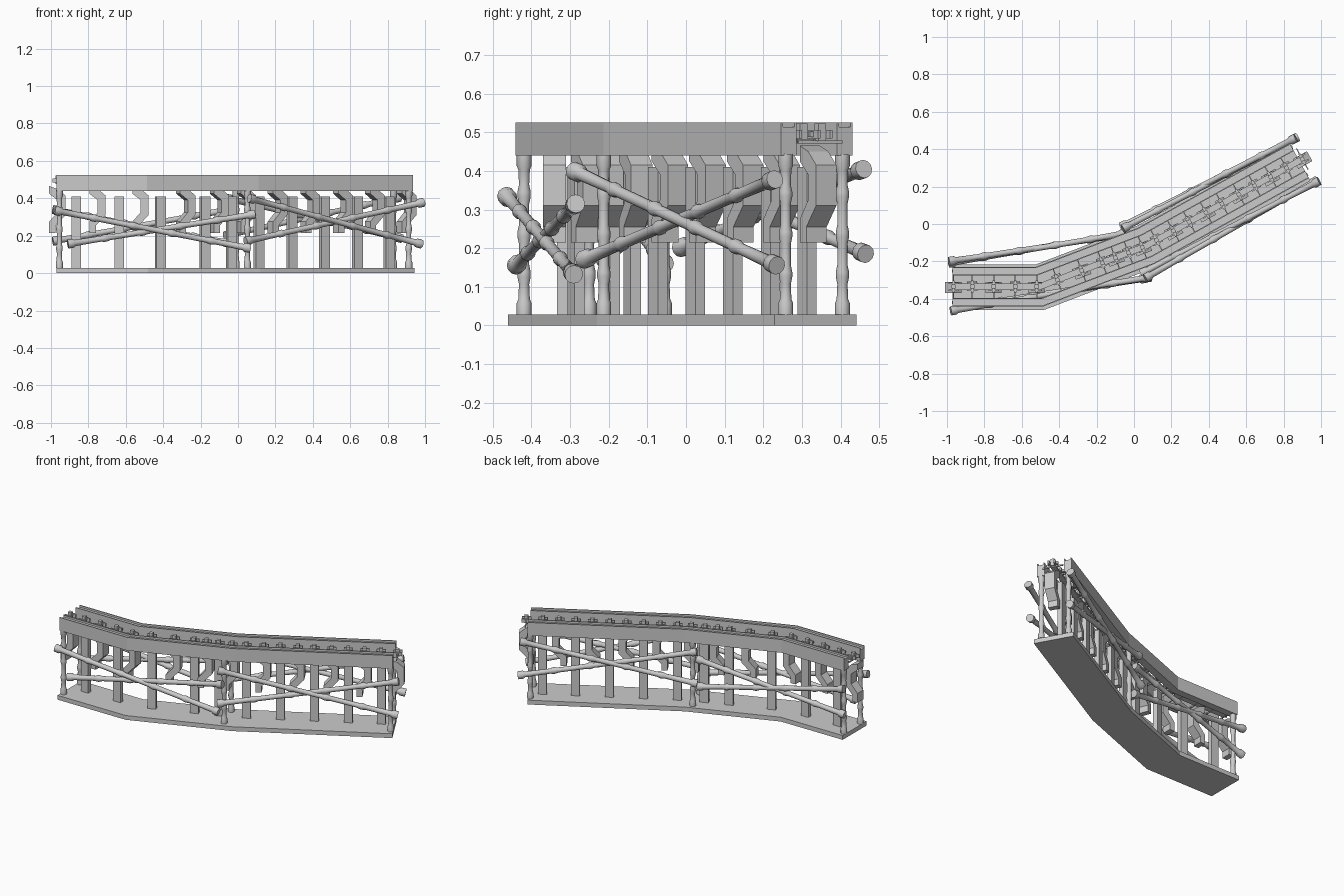
import bpy, bmesh, math
from mathutils import Vector, Matrix

cube = bpy.data.objects.get("Cube")
if cube:
    bpy.data.objects.remove(cube, do_unlink=True)

grey = bpy.data.materials.new("plain_grey")
grey.use_nodes = True
grey.diffuse_color = (0.6, 0.6, 0.6, 1)
grey.node_tree.nodes["Principled BSDF"].inputs["Base Color"].default_value = grey.diffuse_color

# centre line of the bending track
PATH = [Vector(p) for p in ((-0.97, -0.335), (-0.505, -0.335), (0.065, -0.117), (0.884, 0.338))]


def finish(name, bm, smooth=False):
    bmesh.ops.recalc_face_normals(bm, faces=bm.faces)
    mesh = bpy.data.meshes.new(name)
    bm.to_mesh(mesh)
    bm.free()
    mesh.materials.append(grey)
    obj = bpy.data.objects.new(name, mesh)
    bpy.context.collection.objects.link(obj)
    if smooth:
        bpy.ops.object.select_all(action="DESELECT")
        obj.select_set(True)
        bpy.context.view_layer.objects.active = obj
        bpy.ops.object.shade_smooth_by_angle(angle=math.radians(40))
    return obj


def loft(bm, rings):
    """Skin closed rings and cap both ends."""
    loops = [[bm.verts.new(p) for p in ring] for ring in rings]
    n = len(loops[0])
    for a, b in zip(loops, loops[1:]):
        for i in range(n):
            bm.faces.new((a[i], a[(i + 1) % n], b[(i + 1) % n], b[i]))
    bm.faces.new(loops[0][::-1])
    bm.faces.new(loops[-1])


def mitre(i):
    """Sideways vector at a path corner, lengthened for the mitre."""
    dirs = [(b - a).normalized() for a, b in zip(PATH, PATH[1:])]
    d0, d1 = dirs[max(i - 1, 0)], dirs[min(i, len(dirs) - 1)]
    mid = (d0 + d1).normalized()
    return Vector((-mid.y, mid.x)) / mid.dot(d1)


def sweep(name, section):
    bm = bmesh.new()
    rings = []
    for i, p in enumerate(PATH):
        m = mitre(i)
        rings.append([(p.x + m.x * o, p.y + m.y * o, z) for o, z in section])
    loft(bm, rings)
    return finish(name, bm)


def frame_at_x(x):
    """Matrix on the centre line: local x runs along the track."""
    k = 0 if x < PATH[1].x else 1 if x < PATH[2].x else 2
    a, b = PATH[k], PATH[k + 1]
    p = a + (b - a) * ((x - a.x) / (b.x - a.x))
    angle = math.atan2(b.y - a.y, b.x - a.x)
    return Matrix.Translation((p.x, p.y, 0)) @ Matrix.Rotation(angle, 4, "Z")


def box(bm, frame, centre, size):
    m = frame @ Matrix.Translation(centre) @ Matrix.Diagonal((*size, 1))
    bmesh.ops.create_cube(bm, size=1, matrix=m)


def bamboo(name, start, end, radius, nodes, knob):
    """Round pole with swollen joints and knobbed ends."""
    start, end = Vector(start), Vector(end)
    axis = end - start
    length = axis.length
    rot = axis.to_track_quat("Z", "Y").to_matrix()
    prof = [(0, knob), (0.03, knob), (0.04, radius)]
    for i in range(1, nodes):
        c = length * i / nodes
        prof += [(c - 0.025, radius * 0.88), (c - 0.006, radius * 1.15),
                 (c + 0.006, radius * 1.15), (c + 0.025, radius * 0.88)]
    prof += [(length - 0.04, radius), (length - 0.03, knob), (length, knob)]
    bm = bmesh.new()
    rings = []
    for d, r in prof:
        rings.append([start + rot @ Vector((r * math.cos(t), r * math.sin(t), d))
                      for t in (math.tau * j / 12 for j in range(12))])
    loft(bm, rings)
    return finish(name, bm, True)


# base slab and the two grooved side beams
sweep("base_slab", [(-0.125, 0), (0.118, 0), (0.118, 0.028), (-0.125, 0.028)])
for side, label in ((-1, "front"), (1, "back")):
    section = [(0.06, 0.44), (0.106, 0.44), (0.106, 0.525), (0.1, 0.525),
               (0.1, 0.513), (0.066, 0.513), (0.066, 0.525), (0.06, 0.525)]
    sweep(label + "_beam", [(side * o, z) for o, z in section])

# flat boards standing on the base
boards = [-0.865, -0.635, -0.41, -0.17, -0.03, 0.12, 0.295, 0.47, 0.645, 0.815]
bm = bmesh.new()
for x in boards:
    box(bm, frame_at_x(x), (0, 0.015, 0.218), (0.052, 0.028, 0.385))
finish("support_boards", bm)

# angular hooks hanging between the boards
hooks = [-0.965, -0.75, -0.52, -0.28, -0.1, 0.045, 0.21, 0.385, 0.56, 0.73, 0.9]
hook = [(-0.045, 0.465), (0.0, 0.45), (0.042, 0.415), (0.042, 0.31), (-0.01, 0.255),
        (-0.01, 0.215), (-0.045, 0.215), (-0.045, 0.275), (0.0, 0.325), (0.0, 0.39),
        (-0.045, 0.425)]
bm = bmesh.new()
for x in hooks:
    f = frame_at_x(x)
    loft(bm, [[f @ Vector((u, w, z)) for u, z in hook] for w in (-0.035, 0.025)])
finish("track_hooks", bm)

# chain links with cross pins along the middle
bm = bmesh.new()
stops = sorted(boards + hooks)
for x in stops:
    f = frame_at_x(x)
    box(bm, f, (0, 0, 0.495), (0.012, 0.065, 0.014))
    box(bm, f, (0, 0, 0.475), (0.006, 0.13, 0.008))
    box(bm, f, (0, 0, 0.5), (0.022, 0.022, 0.045))
    for w in (-0.018, 0.018):
        box(bm, f, (0, w, 0.495), (0.055, 0.008, 0.022))
for a, b in zip(stops, stops[1:]):
    box(bm, frame_at_x((a + b) / 2), (0, 0, 0.478), ((b - a) * 1.02, 0.034, 0.01))
finish("track_chain", bm)

# upright poles at the ends and the middle
for x, label in ((-0.955, "right_end"), (0.02, "middle"), (0.872, "left_end")):
    f = frame_at_x(x)
    for w, side in ((-0.084, "front"), (0.084, "back")):
        foot = f @ Vector((0, w, 0.028))
        bamboo(f"{label}_{side}_pole", foot, foot + Vector((0, 0, 0.415)), 0.015, 4, 0.019)

# crossed braces outside both sides
braces = {
    "front_right_brace_a": ((-0.98, -0.465, 0.335), (0.065, -0.29, 0.132)),
    "front_right_brace_b": ((-0.91, -0.44, 0.155), (0.09, -0.285, 0.315)),
    "front_left_brace_a": ((0.06, -0.29, 0.4), (0.98, 0.235, 0.155)),
    "front_left_brace_b": ((0.04, -0.265, 0.17), (0.99, 0.23, 0.378)),
    "back_right_brace_a": ((-0.99, -0.21, 0.17), (-0.045, -0.05, 0.34)),
    "back_right_brace_b": ((-0.99, -0.2, 0.34), (-0.045, -0.055, 0.16)),
    "back_left_brace_a": ((-0.07, -0.015, 0.2), (0.865, 0.46, 0.405)),
    "back_left_brace_b": ((-0.06, -0.025, 0.4), (0.875, 0.465, 0.185)),
}
for name, (a, b) in braces.items():
    bamboo(name, a, b, 0.017, 5, 0.024)
